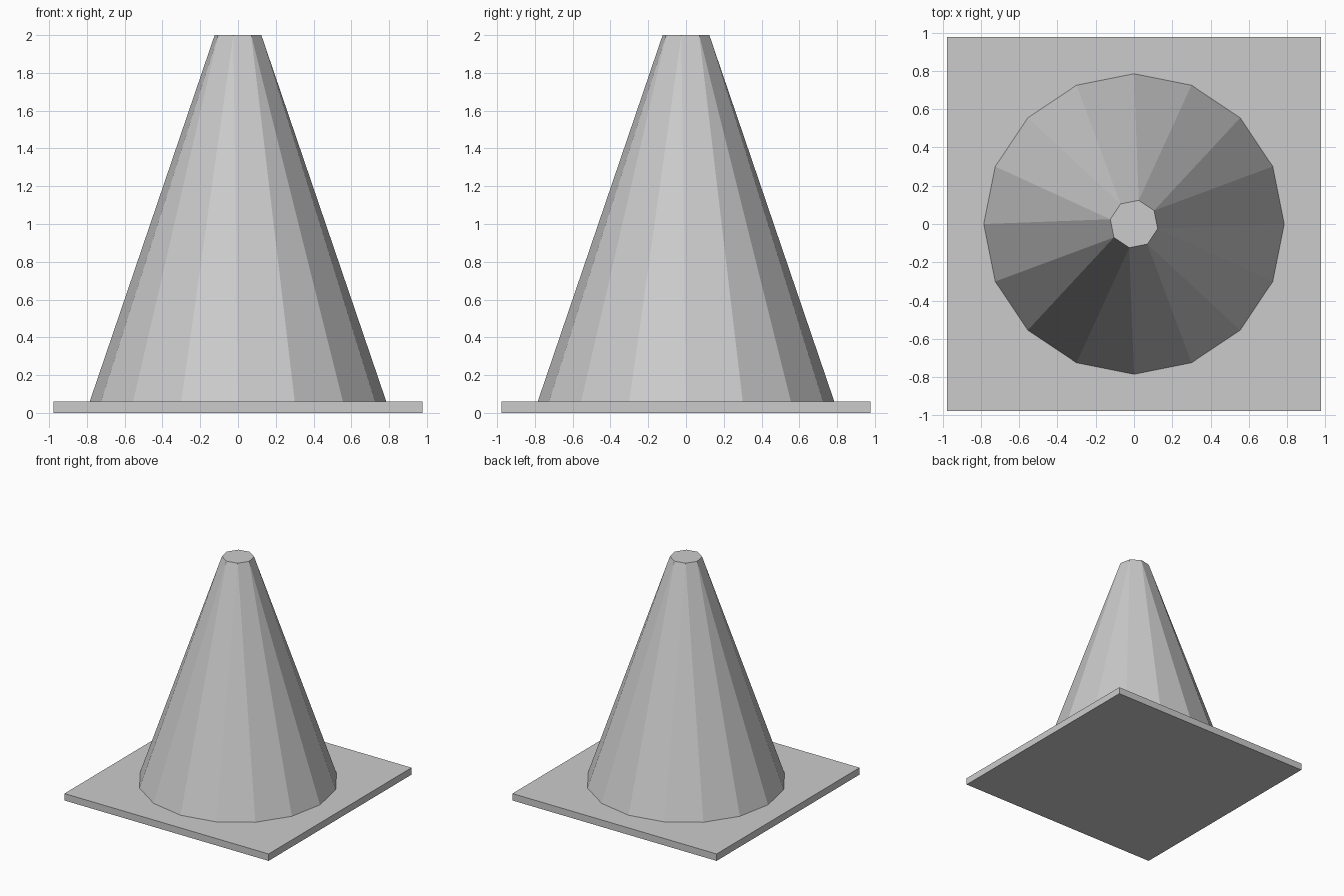
import bpy, bmesh
from math import sin, cos, radians

if "Cube" in bpy.data.objects:
    bpy.data.objects.remove(bpy.data.objects["Cube"])

BASE_H, TOP_Z = 0.06, 2.0


def add_object(name, bm):
    bmesh.ops.recalc_face_normals(bm, faces=bm.faces)
    mesh = bpy.data.meshes.new(name)
    bm.to_mesh(mesh)
    bm.free()
    obj = bpy.data.objects.new(name, mesh)
    bpy.context.collection.objects.link(obj)
    return obj


def ring(bm, count, radius, z, start=0.0):
    angles = [radians(start + 360 * i / count) for i in range(count)]
    return [bm.verts.new((radius * cos(a), radius * sin(a), z)) for a in angles]


# Square base plate
bpy.ops.mesh.primitive_cube_add(size=1, location=(0, 0, BASE_H / 2))
plate = bpy.context.object
plate.name = "base_plate"
plate.scale = (1.955, 1.955, BASE_H)

# Tapered body: 16-sided foot reducing to an 8-sided flat tip
bm = bmesh.new()
foot = ring(bm, 16, 0.785, BASE_H)
tip = ring(bm, 8, 0.126, TOP_Z, start=-11.25)
for i in range(8):
    a, b, c = foot[2 * i - 1], foot[2 * i], foot[(2 * i + 1) % 16]
    bm.faces.new((a, b, tip[i]))                      # narrow facet
    bm.faces.new((b, c, tip[(i + 1) % 8], tip[i]))    # wide facet
bm.faces.new(tip)
bm.faces.new(foot[::-1])
add_object("cone_body", bm)
